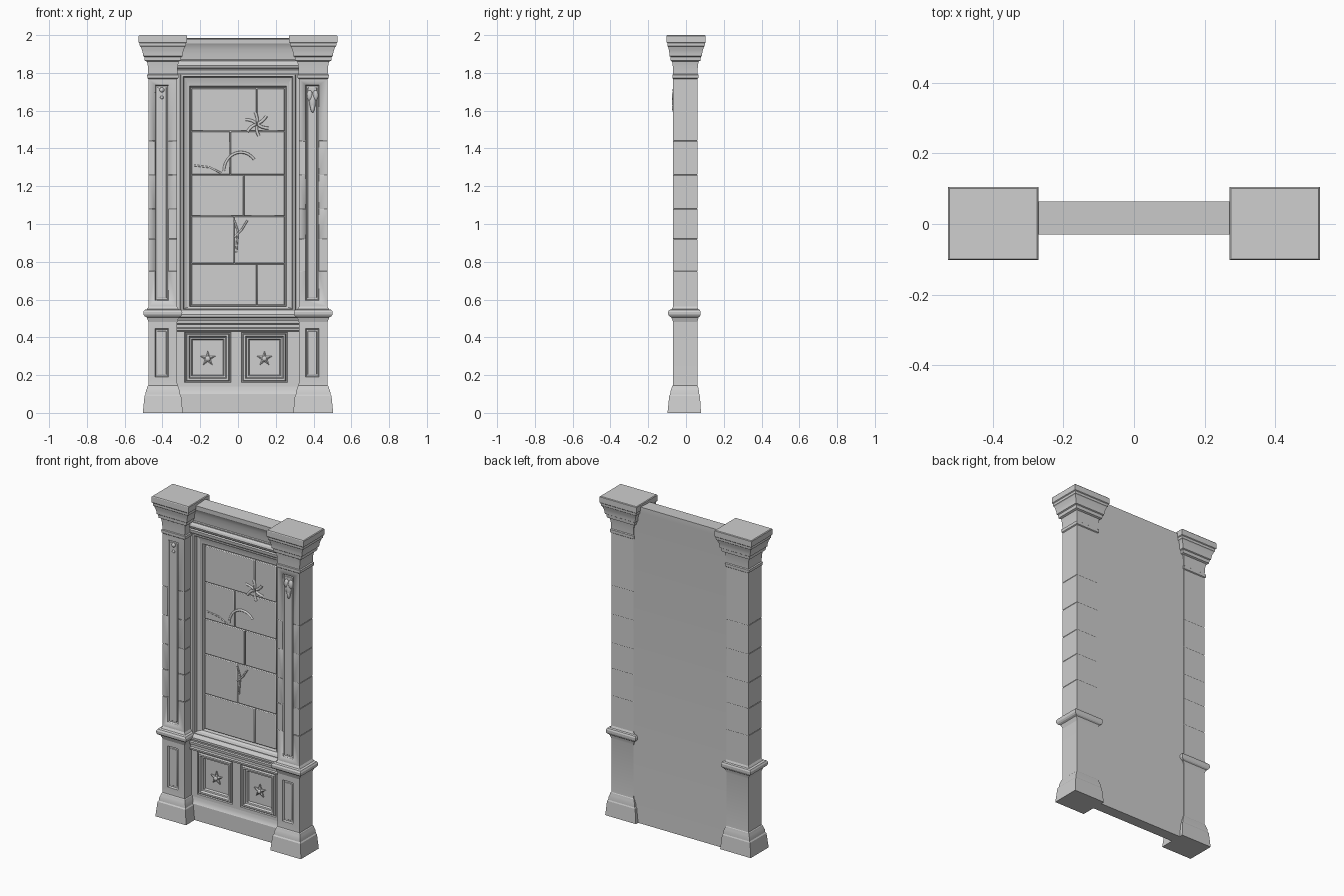
import bpy, bmesh, math
from mathutils import Vector, Matrix

if "Cube" in bpy.data.objects:
    bpy.data.objects.remove(bpy.data.objects["Cube"])

stone = bpy.data.materials.new("pale_grey_stone")
GREY = (0.62, 0.62, 0.62, 1)
stone.diffuse_color = GREY
stone.use_nodes = True
stone.node_tree.nodes["Principled BSDF"].inputs["Base Color"].default_value = GREY


def finish(bm, name, bevel=0.0, angle=18):
    bmesh.ops.recalc_face_normals(bm, faces=bm.faces)
    me = bpy.data.meshes.new(name)
    bm.to_mesh(me)
    bm.free()
    me.materials.append(stone)
    ob = bpy.data.objects.new(name, me)
    bpy.context.collection.objects.link(ob)
    bpy.ops.object.select_all(action='DESELECT')
    ob.select_set(True)
    bpy.context.view_layer.objects.active = ob
    bpy.ops.object.shade_smooth_by_angle(angle=math.radians(angle))
    if bevel:
        mod = ob.modifiers.new("soft_edges", 'BEVEL')
        mod.width = bevel
        mod.segments = 2
        mod.limit_method = 'ANGLE'
    return ob


def loft(bm, rings):
    """Skin closed rings of points and cap both ends."""
    loops = [[bm.verts.new(p) for p in ring] for ring in rings]
    for a, b in zip(loops, loops[1:]):
        for i in range(len(a)):
            j = (i + 1) % len(a)
            bm.faces.new((a[i], a[j], b[j], b[i]))
    bm.faces.new(loops[0])
    bm.faces.new(loops[-1])


def add_box(bm, x0, x1, y0, y1, z0, z1):
    size = Matrix.Diagonal((x1 - x0, y1 - y0, z1 - z0, 1))
    mid = Matrix.Translation(((x0 + x1) / 2, (y0 + y1) / 2, (z0 + z1) / 2))
    bmesh.ops.create_cube(bm, size=1, matrix=mid @ size)


def add_blob(bm, x, y, z, rx, ry, rz):
    m = Matrix.Translation((x, y, z)) @ Matrix.Diagonal((rx, ry, rz, 1))
    bmesh.ops.create_uvsphere(bm, u_segments=12, v_segments=8, radius=1, matrix=m)


def frame_rings(cx, steps):
    """Concentric rectangles facing the front: half width, bottom, top, depth."""
    return [[(cx - h, y, a), (cx + h, y, a), (cx + h, y, b), (cx - h, y, b)]
            for h, a, b, y in steps]


def cut(target, cutter):
    cutter.hide_render = True
    mod = target.modifiers.new("recess", 'BOOLEAN')
    mod.object = cutter
    mod.solver = 'EXACT'
    bpy.context.view_layer.objects.active = target
    bpy.ops.object.modifier_apply(modifier=mod.name)
    bpy.data.objects.remove(cutter)


# Pillar outline: height and how far it stands out from the shaft
PX, HALF, FRONT, BACK = 0.398, 0.076, -0.068, 0.06
base = [(0, .03), (.09, .021), (.097, .016), (.115, .014), (.128, .009), (.142, .005),
        (.146, .001), (.16, 0)]
band = [(.48, 0), (.492, .004), (.505, .009), (.511, .02), (.52, .026), (.535, .027),
        (.545, .021), (.549, .008), (.562, 0)]
joints = []
for z in (.75, .92, 1.08, 1.26, 1.44):
    joints += [(z - .002, 0), (z, -.0015), (z + .002, 0)]
capital = [(1.768, 0), (1.772, .006), (1.79, .007), (1.794, .001), (1.835, .003), (1.86, .008),
           (1.865, .02), (1.885, .022), (1.889, .029), (1.903, .03), (1.92, .034),
           (1.938, .041), (1.942, .046), (1.957, .047), (1.961, .052), (1.996, .052), (2, .048)]

for side, label in ((1, "left"), (-1, "right")):
    cx = side * PX
    bm = bmesh.new()
    rings = []
    for z, o in base + band + joints + capital:
        x0, x1 = cx - HALF - o, cx + HALF + o
        y0 = FRONT - (o if z < 1 else o * .66)
        y1 = BACK + o * (.85 if z > 1 else .65)
        rings.append([(x0, y0, z), (x1, y0, z), (x1, y1, z), (x0, y1, z)])
    loft(bm, rings)
    pillar = finish(bm, label + "_pillar")

    # Sunken fields on the pillar front, each with a narrow raised fillet
    for z0, z1 in ((.19, .445), (.595, 1.735)):
        bm = bmesh.new()
        fx = cx - .005
        loft(bm, frame_rings(fx, [(.04, z0 - .005, z1 + .005, FRONT - .01),
                                  (.035, z0, z1, FRONT + .003),
                                  (.031, z0 + .004, z1 - .004, FRONT + .01)]))
        cut(pillar, finish(bm, "recess_cutter"))
        bm = bmesh.new()
        add_box(bm, fx - .024, fx + .024, FRONT + .007, FRONT + .03, z0 + .012, z1 - .012)
        finish(bm, label + "_pillar_field", .003)

# Carved knobs on one pillar and a worn leaf on the other
bm = bmesh.new()
for z, r in ((1.71, .013), (1.67, .009)):
    add_blob(bm, -PX - .005, FRONT + .006, z, r, r * .7, r)
finish(bm, "right_pillar_knobs", angle=40)
bm = bmesh.new()
for dx, dz, rx, rz in ((-.015, .03, .016, .028), (.015, .03, .016, .028),
                       (0, 0, .018, .045), (0, -.035, .011, .025)):
    add_blob(bm, PX - .003 + dx, FRONT + .006, 1.65 + dz, rx, .012, rz)
finish(bm, "left_pillar_leaf", angle=40)

# Wall core with plinth, sill mouldings and cornice as one side profile
profile = [(0, -.012), (.1, -.012), (.11, -.006), (.125, -.002), (.14, 0), (.14, .04),
           (.43, .04), (.43, -.004), (.436, -.016), (.448, -.018), (.452, -.008), (.468, -.008),
           (.472, -.02), (.488, -.022), (.492, -.014), (.503, -.016), (.508, -.028), (.522, -.029),
           (.535, -.02), (.545, -.012), (.545, .045), (1.79, .045), (1.79, -.012),
           (1.8, -.018), (1.815, -.02), (1.82, -.012), (1.828, -.022), (1.84, -.026),
           (1.852, -.022), (1.862, -.014), (1.868, -.014), (1.872, -.009), (1.9, -.012),
           (1.925, -.017), (1.945, -.023), (1.955, -.029), (1.98, -.03), (1.985, .064),
           (1.95, .064), (1.9, .057), (0, .057)]
bm = bmesh.new()
loft(bm, [[(x, y, z) for z, y in profile] for x in (-.34, .34)])
finish(bm, "wall_core")

# Stepped surround of the tall stone panel
bm = bmesh.new()
loft(bm, frame_rings(0, [(.335, .545, 1.79, .05), (.335, .545, 1.79, -.008),
                         (.306, .545, 1.79, -.008), (.302, .546, 1.788, -.02),
                         (.291, .549, 1.782, -.02), (.286, .552, 1.776, .004),
                         (.27, .558, 1.75, .012), (.256, .562, 1.73, .014),
                         (.25, .566, 1.722, .036)]))
finish(bm, "panel_surround")

# Stone blocks in five courses, each split at its own joint
rows = [.57, .79, 1.04, 1.26, 1.49, 1.718]
splits = [.1, -.02, .03, -.04, .1]
FACE, GAP = .022, .0015
bm = bmesh.new()
for z0, z1, s in zip(rows, rows[1:], splits):
    for i, (x0, x1) in enumerate(((-.248, s), (s, .248))):
        add_box(bm, x0 + GAP, x1 - GAP, FACE + .002 * i, .045, z0 + GAP, z1 - GAP)
finish(bm, "stone_blocks", .004)

# Two lower panels with raised borders, and a worn star boss on each
for cx, label in ((.14, "left"), (-.16, "right")):
    bm = bmesh.new()
    loft(bm, frame_rings(cx, [(.13, .14, .43, .05), (.13, .14, .43, 0),
                              (.122, .16, .428, 0), (.119, .163, .425, .008),
                              (.114, .168, .42, .008), (.11, .172, .416, -.005),
                              (.1, .182, .406, -.005), (.094, .188, .4, .008),
                              (.085, .196, .391, .01), (.08, .201, .386, .022)]))
    finish(bm, label + "_lower_panel")
    bm = bmesh.new()
    tip = bm.verts.new((cx, .004, .287))
    ring = []
    for i in range(10):
        r = .016 if i % 2 else .042
        a = math.pi / 2 + i * math.pi / 5
        ring.append(bm.verts.new((cx + r * math.cos(a), .014, .287 + r * math.sin(a))))
    foot = [bm.verts.new(v.co + Vector((0, .012, 0))) for v in ring]
    for i in range(10):
        j = (i + 1) % 10
        bm.faces.new((tip, ring[i], ring[j]))
        bm.faces.new((ring[i], foot[i], foot[j], ring[j]))
    bm.faces.new(foot)
    add_blob(bm, cx, .008, .287, .014, .009, .014)
    finish(bm, label + "_star_boss")

# Wall strips filling the lower zone beside and between the panels
bm = bmesh.new()
for x0, x1 in ((-.34, -.29), (-.03, .01), (.27, .34)):
    add_box(bm, x0, x1, 0, .045, .135, .435)
finish(bm, "lower_stiles")


# Worn relief lines on the stone blocks
def relief(name, pts, r):
    cu = bpy.data.curves.new(name, 'CURVE')
    cu.dimensions = '3D'
    cu.bevel_depth = r
    cu.bevel_resolution = 2
    sp = cu.splines.new('POLY')
    sp.points.add(len(pts) - 1)
    for p, (x, z) in zip(sp.points, pts):
        p.co = (x, FACE + .002, z, 1)
    cu.materials.append(stone)
    bpy.context.collection.objects.link(bpy.data.objects.new(name, cu))


arc = [math.pi * (1 - i / 14) for i in range(12)]
relief("worn_arch", [(.015 + .09 * math.cos(a), 1.28 + .1 * math.sin(a)) for a in arc], .007)
relief("worn_ridge", [(-.23, 1.31), (-.15, 1.3), (-.09, 1.27)], .005)
relief("worn_branch", [(-.02, .93), (.02, .97), (.05, 1.02)], .005)
relief("worn_stem", [(-.02, 1.02), (0, .96), (-.01, .85)], .005)
for i in range(6):
    a = i * math.pi / 3 + .3
    relief("worn_rosette_petal", [(.1 + r * math.cos(a + r * 6), 1.53 + r * math.sin(a + r * 6))
                                  for r in (.01, .03, .05, .065)], .008)
